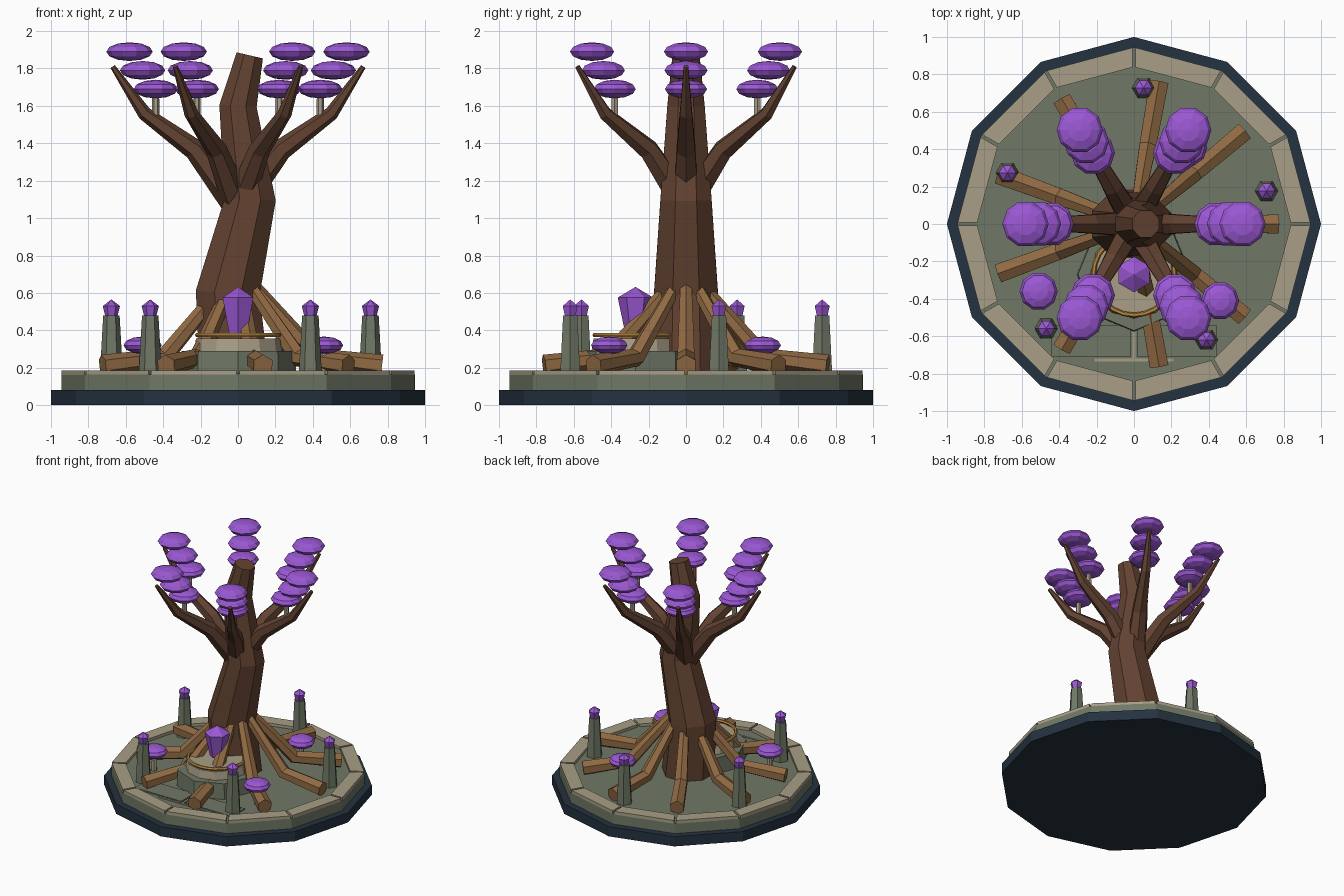
import bpy, bmesh
from math import radians, cos, sin, pi, tau
from mathutils import Vector, Matrix

cube = bpy.data.objects.get("Cube")
if cube:
    bpy.data.objects.remove(cube, do_unlink=True)


def material(name, rgb):
    """Flat colour from 0-255 display values."""
    lin = [((c / 255 + 0.055) / 1.055) ** 2.4 for c in rgb] + [1]
    m = bpy.data.materials.new(name)
    m.use_nodes = True
    m.diffuse_color = lin
    bsdf = next(n for n in m.node_tree.nodes if n.type == 'BSDF_PRINCIPLED')
    bsdf.inputs["Base Color"].default_value = lin
    return m


NAVY = material("dark navy", (36, 50, 64))
STONE = material("mossy stone", (112, 120, 102))
PALE = material("pale stone", (168, 158, 134))
BARK = material("dark bark", (98, 66, 49))
ROOT = material("light root wood", (145, 106, 67))
PURPLE = material("purple", (155, 88, 212))
GOLD = material("gold", (190, 140, 65))


def finish(name, bm, mat):
    bmesh.ops.remove_doubles(bm, verts=bm.verts, dist=0.0005)
    bmesh.ops.recalc_face_normals(bm, faces=bm.faces)
    me = bpy.data.meshes.new(name)
    bm.to_mesh(me)
    bm.free()
    me.materials.append(mat)
    ob = bpy.data.objects.new(name, me)
    bpy.context.collection.objects.link(ob)
    return ob


def loft(name, mat, path, sides, turn=0, at=(0, 0, 0), phase=0):
    """Sweep a polygon along (x, z, radius) points, then turn it about z."""
    bm = bmesh.new()
    pts = [Vector((x, 0, z)) for x, z, r in path]
    side = Vector((0, 1, 0))
    rings = []
    for i, p in enumerate(pts):
        t = Vector()
        if i > 0:
            t += (p - pts[i - 1]).normalized()
        if i < len(pts) - 1:
            t += (pts[i + 1] - p).normalized()
        out = side.cross(t.normalized())
        r = max(path[i][2], 0.0001)
        angles = [phase + tau * k / sides for k in range(sides)]
        rings.append([bm.verts.new(p + r * (cos(a) * out + sin(a) * side)) for a in angles])
    for a, b in zip(rings, rings[1:]):
        for k in range(sides):
            n = (k + 1) % sides
            bm.faces.new((a[k], a[n], b[n], b[k]))
    bm.faces.new(rings[0])
    bm.faces.new(rings[-1])
    move = Matrix.Translation(at) @ Matrix.Rotation(radians(turn), 4, 'Z')
    bmesh.ops.transform(bm, matrix=move, verts=bm.verts)
    return finish(name, bm, mat)


def slab(name, mat, outline, z0, z1):
    """Extrude a flat outline upward."""
    bm = bmesh.new()
    face = bm.faces.new([bm.verts.new((x, y, z0)) for x, y in outline])
    top = bmesh.ops.extrude_face_region(bm, geom=[face])
    verts = [v for v in top["geom"] if isinstance(v, bmesh.types.BMVert)]
    bmesh.ops.translate(bm, verts=verts, vec=(0, 0, z1 - z0))
    return finish(name, bm, mat)


def box(name, mat, x0, x1, y0, y1, z0, z1):
    slab(name, mat, [(x0, y0), (x1, y0), (x1, y1), (x0, y1)], z0, z1)


def polar(r, deg):
    return Vector((r * cos(radians(deg)), r * sin(radians(deg)), 0))


def cap(name, at, r, h):
    """Faceted flattened ball."""
    prof = [(0, -h * cos(pi * k / 6), r * sin(pi * k / 6)) for k in range(7)]
    loft(name, PURPLE, prof, 10, at=at)


# Plinth and floor
loft("base_plinth", NAVY, [(0, 0, 1), (0, 0.08, 1)], 12)
loft("stone_floor", STONE, [(0, 0.08, 0.945), (0, 0.163, 0.945)], 12)

# Rim of separate blocks with thin seams at the corners
for i in range(12):
    a, b = polar(1, 30 * i), polar(1, 30 * i + 30)
    gap = (b - a).normalized() * 0.008
    corners = [a * 0.945 + gap, b * 0.945 - gap, b * 0.84 - gap, a * 0.84 + gap]
    slab(f"rim_block_{i}", PALE, [(c.x, c.y) for c in corners], 0.16, 0.186)

# Paving in front of the altar
for s, label in ((-1, "right"), (1, "left")):
    box(f"paving_{label}", STONE, s * 0.02, s * 0.44, -0.71, -0.54, 0.16, 0.172)
box("paving_seam", PALE, -0.008, 0.008, -0.72, -0.56, 0.16, 0.17)
box("paving_edge", PALE, -0.21, 0.21, -0.735, -0.72, 0.16, 0.17)

# Altar with gold ring and crystal
altar = (0, -0.27, 0)
loft("altar_step", STONE, [(0, 0.16, 0.305), (0, 0.29, 0.3)], 8, at=altar)
loft("altar_top", PALE, [(0, 0.29, 0.235), (0, 0.355, 0.225)], 12, at=altar)
bpy.ops.mesh.primitive_torus_add(major_segments=24, minor_segments=6, major_radius=0.217,
                                 minor_radius=0.013, location=(0, -0.27, 0.375))
ring = bpy.context.object
ring.name = "altar_ring"
ring.data.materials.append(GOLD)
loft("altar_crystal", PURPLE, [(0, 0.385, 0.055), (0, 0.575, 0.095), (0, 0.632, 0)], 6,
     at=altar, phase=pi / 6)

# Trunk
loft("trunk", BARK, [(-0.02, 0.16, 0.2), (-0.055, 0.6, 0.185), (0.065, 1.1, 0.148),
                     (0.0, 1.6, 0.108), (0.063, 1.87, 0.078)], 8, phase=pi / 8)

# Branches, each with three caps and a short stem
for i in range(6):
    ang = 60 * i
    loft(f"branch_{i}", BARK, [(0.03, 1.1, 0.075), (0.23, 1.365, 0.058),
                               (0.5, 1.56, 0.038), (0.67, 1.81, 0.014)], 6, turn=ang)
    loft(f"cap_stem_{i}", PALE, [(0, 1.5, 0.022), (0, 1.68, 0.018)], 6, at=polar(0.44, ang))
    for k in range(3):
        spot = polar(0.44 + 0.07 * k, ang) + Vector((0, 0, 1.69 + 0.1 * k))
        cap(f"branch_cap_{i}_{k}", spot, 0.118 + 0.003 * k, 0.05)

# Roots
for i in range(9):
    loft(f"root_{i}", ROOT, [(0.1, 0.62, 0.036), (0.42, 0.255, 0.052),
                             (0.77, 0.212, 0.058)], 6, turn=40 * i)

# Low caps on the ground
for i, (x, y) in enumerate([(-0.51, -0.36), (0.46, -0.41), (0.29, 0.41)]):
    loft(f"ground_stem_{i}", PALE, [(0, 0.16, 0.022), (0, 0.31, 0.018)], 6, at=(x, y, 0))
    cap(f"ground_cap_{i}", (x, y, 0.32), 0.102, 0.047)

# Pillars tipped with small crystals
for i in range(5):
    spot = polar(0.73, 14 + 72 * i)
    loft(f"pillar_{i}", STONE, [(0, 0.16, 0.062), (0, 0.478, 0.044)], 6, at=spot)
    loft(f"pillar_crystal_{i}", PURPLE, [(0, 0.478, 0.033), (0, 0.53, 0.046),
                                         (0, 0.565, 0)], 6, at=spot)
